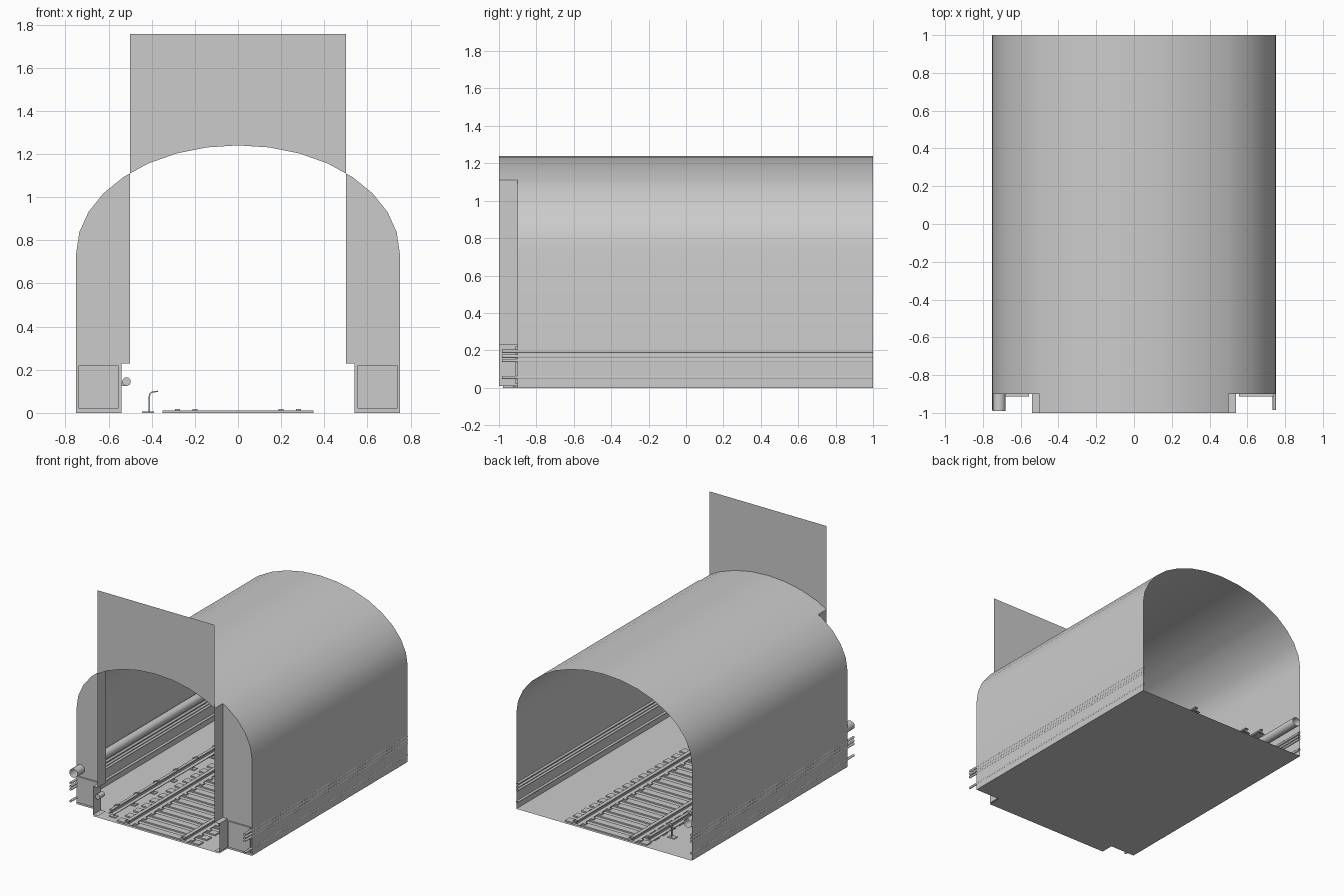
import bpy, bmesh, math
from mathutils import Vector

if "Cube" in bpy.data.objects:
    bpy.data.objects.remove(bpy.data.objects["Cube"])


def finish(name, bm, smooth=False):
    bmesh.ops.remove_doubles(bm, verts=bm.verts, dist=1e-5)
    me = bpy.data.meshes.new(name)
    bm.to_mesh(me)
    bm.free()
    ob = bpy.data.objects.new(name, me)
    bpy.context.collection.objects.link(ob)
    if smooth:
        bpy.context.view_layer.objects.active = ob
        ob.select_set(True)
        bpy.ops.object.shade_smooth_by_angle(angle=math.radians(40))
        ob.select_set(False)
    return ob


def sheet(bm, pts):
    bm.faces.new([bm.verts.new(p) for p in pts])


def sweep(bm, pts, y0, y1, closed=True):
    """Run an x-z profile along y as an open-ended skin."""
    n = len(pts)
    for i in range(n if closed else n - 1):
        a, b = pts[i], pts[(i + 1) % n]
        sheet(bm, [(a[0], y0, a[1]), (b[0], y0, b[1]), (b[0], y1, b[1]), (a[0], y1, a[1])])


def box(bm, x0, x1, y0, y1, z0, z1):
    new = bmesh.ops.create_cube(bm, size=1)["verts"]
    for v in new:
        v.co = Vector(((x0 + x1) / 2 + v.co.x * (x1 - x0), (y0 + y1) / 2 + v.co.y * (y1 - y0),
                       (z0 + z1) / 2 + v.co.z * (z1 - z0)))


def ring(x, z, r, n=12):
    return [(x + r * math.cos(2 * math.pi * i / n), z + r * math.sin(2 * math.pi * i / n)) for i in range(n)]


# Arch profile: straight walls with a half-ellipse roof
W, SPRING, RISE, FRONT, STEP, BACK = 0.75, 0.74, 0.5, -1.0, -0.9, 1.0
DOOR, DOOR_Z, NICHE, NICHE_Z = 0.5, 1.11, 0.54, 0.23
arc = [(W * math.cos(math.pi * i / 16), SPRING + RISE * math.sin(math.pi * i / 16)) for i in range(17)]
right_arc = arc[:5] + [(DOOR, DOOR_Z)]
middle_arc = [(DOOR, DOOR_Z)] + arc[5:12] + [(-DOOR, DOOR_Z)]
left_arc = [(-DOOR, DOOR_Z)] + arc[12:]

# Tunnel shell, with the roof reaching further forward over the opening
bm = bmesh.new()
sweep(bm, [(W, 0)] + right_arc + middle_arc[1:] + left_arc[1:] + [(-W, 0)], STEP, BACK, False)
sweep(bm, middle_arc, FRONT, STEP, False)
finish("tunnel_shell", bm, True)

# Floor
bm = bmesh.new()
sheet(bm, [(-W, STEP, 0), (-NICHE, STEP, 0), (-NICHE, FRONT, 0), (NICHE, FRONT, 0), (NICHE, STEP, 0),
           (W, STEP, 0), (W, BACK, 0), (-W, BACK, 0)])
finish("floor", bm)

# Header panel above the opening
bm = bmesh.new()
sheet(bm, [(x, FRONT, z) for x, z in middle_arc] + [(-DOOR, FRONT, 1.755), (DOOR, FRONT, 1.755)])
finish("header_panel", bm)

# Side panels, opening jambs and equipment boxes
for side, s in (("left", -1), ("right", 1)):
    bm = bmesh.new()
    sheet(bm, [(s * x, STEP, z) for x, z in
               [(NICHE, 0), (W, 0)] + right_arc + [(DOOR, NICHE_Z), (NICHE, NICHE_Z)]])
    finish(side + "_front_panel", bm)
    bm = bmesh.new()
    sweep(bm, [(s * DOOR, DOOR_Z), (s * DOOR, NICHE_Z), (s * NICHE, NICHE_Z),
               (s * NICHE, 0.01), (s * DOOR, 0.01)], FRONT, STEP, False)
    finish(side + "_jamb", bm)
    bm = bmesh.new()
    box(bm, *sorted((s * 0.555, s * 0.74)), -0.912, STEP, 0.02, 0.22)
    finish(side + "_equipment_box", bm)

# Sleepers with rail fasteners
bm = bmesh.new()
bf = bmesh.new()
for i in range(20):
    y = -0.95 + 0.1 * i
    box(bm, -0.35, 0.35, y - 0.028, y + 0.028, 0.0, 0.01)
    for s in (-1, 1):
        for dx in (-0.04, 0.04):
            x = s * 0.24 + dx
            box(bf, x - 0.012, x + 0.012, y - 0.015, y + 0.015, 0.01, 0.019)
finish("sleepers", bm)
finish("rail_fasteners", bf)

# Running rails: open-ended I section
half = [(0.03, 0.01), (0.03, 0.015), (0.005, 0.02), (0.005, 0.034), (0.014, 0.038), (0.014, 0.048)]
section = half + [(-x, z) for x, z in reversed(half)]
for side, s in (("left", -1), ("right", 1)):
    bm = bmesh.new()
    sweep(bm, [(s * 0.24 + x, z) for x, z in section], FRONT, BACK)
    finish(side + "_rail", bm)

# Power rail under its hooked brackets
bm = bmesh.new()
sweep(bm, [(-0.385 + x * 0.8, 0.045 + z) for x, z in section], FRONT, BACK)
finish("power_rail", bm)
path = [(-0.415, 0), (-0.415, 0.075), (-0.41, 0.091), (-0.398, 0.1), (-0.37, 0.103)]
inner = [(-0.37, 0.097), (-0.396, 0.094), (-0.405, 0.087), (-0.409, 0.074), (-0.409, 0)]
bm = bmesh.new()
for i in range(8):
    y = -0.92 + 0.24 * i
    box(bm, -0.445, -0.39, y - 0.02, y + 0.02, 0.0, 0.006)
    sweep(bm, path + inner, y - 0.008, y + 0.008)
    for yy in (y - 0.008, y + 0.008):
        for k in range(4):
            sheet(bm, [(p[0], yy, p[1]) for p in (path[k], path[k + 1], inner[3 - k], inner[4 - k])])
finish("power_rail_brackets", bm)

# Wall pipe and cables (open-ended tubes)
bm = bmesh.new()
sweep(bm, ring(-0.714, 0.28, 0.034, 16), -0.99, BACK)
finish("large_wall_pipe", bm, True)
for side, s in (("left", -1), ("right", 1)):
    bm = bmesh.new()
    for z in (0.055, 0.145, 0.168, 0.195):
        sweep(bm, ring(s * 0.743, z, 0.009, 10), -0.985, BACK)
    finish(side + "_wall_cables", bm, True)

# Small lamp on the left jamb with its mounting arm
bm = bmesh.new()
outline = ring(-0.517, 0.145, 0.02, 16)
sweep(bm, outline, -0.975, -0.915)
for y in (-0.975, -0.915):
    sheet(bm, [(x, y, z) for x, z in outline])
box(bm, -0.54, -0.52, -0.95, -0.94, 0.125, 0.14)
finish("jamb_lamp", bm, True)
